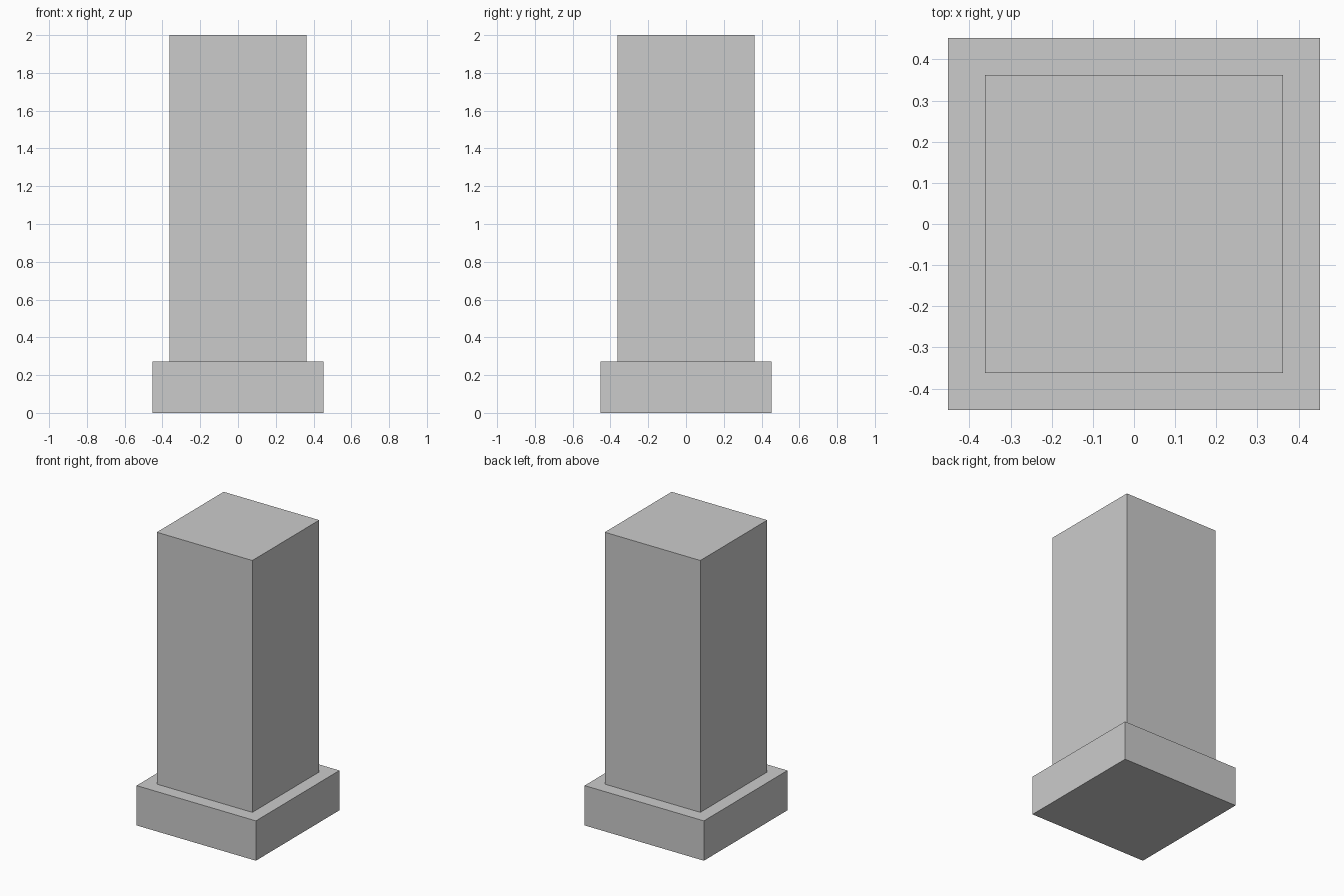
import bpy, bmesh
from mathutils import Matrix, Vector

if "Cube" in bpy.data.objects:
    bpy.data.objects.remove(bpy.data.objects["Cube"])

BASE_W, SHAFT_W = 0.905, 0.725
BASE_H, TOTAL_H = 0.273, 2.0

bm = bmesh.new()

# Square plinth standing on the ground
bmesh.ops.create_cube(bm, size=1, matrix=Matrix.Translation((0, 0, BASE_H / 2))
                      @ Matrix.Diagonal((BASE_W, BASE_W, BASE_H, 1)))

# Inset its top to leave a ledge, then raise the shaft
bm.normal_update()
top = max(bm.faces, key=lambda f: f.calc_center_median().z)
bmesh.ops.inset_region(bm, faces=[top], thickness=(BASE_W - SHAFT_W) / 2,
                       use_even_offset=True)
shaft = bmesh.ops.extrude_discrete_faces(bm, faces=[top])["faces"][0]
bmesh.ops.translate(bm, verts=shaft.verts, vec=Vector((0, 0, TOTAL_H - BASE_H)))
bmesh.ops.recalc_face_normals(bm, faces=bm.faces)

mesh = bpy.data.meshes.new("pedestal")
bm.to_mesh(mesh)
bm.free()
bpy.context.collection.objects.link(bpy.data.objects.new("pedestal", mesh))
